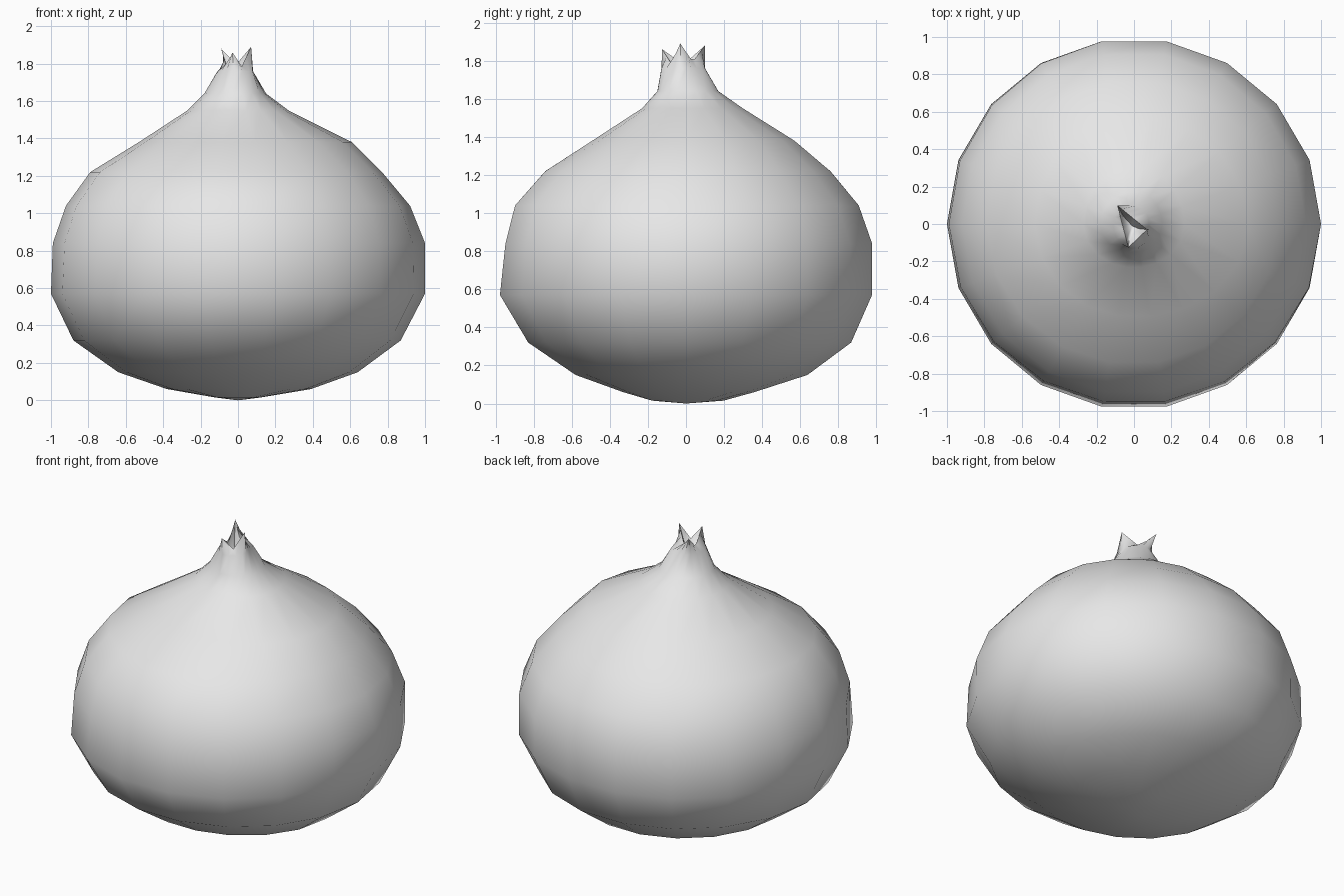
import bpy
import bmesh
import math
from mathutils import Vector

cube = bpy.data.objects.get("Cube")
if cube:
    bpy.data.objects.remove(cube, do_unlink=True)

SEGMENTS = 18
STEP = math.tau / SEGMENTS

# Height, then reach toward +x, +y, -x, -y
PROFILE = [
    (.015, .12, .2, .12, .18),
    (.06, .39, .36, .38, .33),
    (.15, .64, .64, .64, .58),
    (.32, .87, .87, .88, .83),
    (.57, 1, .98, 1, .98),
    (.84, 1, .98, .99, .95),
    (1.04, .92, .91, .92, .9),
    (1.22, .77, .76, .79, .74),
    (1.38, .61, .57, .53, .49),
    (1.55, .27, .3, .27, .23),
    (1.64, .15, .17, .18, .15),
    (1.76, .08, .1, .11, .13),
]

# Crown points: segment index and position of each tip
TIPS = [
    (0, Vector((.07, -.03, 1.89))),
    (7, Vector((-.09, .1, 1.88))),
    (14, Vector((-.03, -.125, 1.86))),
    (SEGMENTS, Vector((.07, -.03, 1.89))),
]
VALLEY_DEPTH = .09


def body_point(index, z, east, north, west, south):
    """Point on a ring whose reach blends between four directions."""
    angle = (index - 1) * STEP
    c, s = math.cos(angle), math.sin(angle)
    reach_x = east if c > 0 else west
    reach_y = north if s > 0 else south
    radius = (reach_x * c * c + reach_y * s * s) * (1 + .012 * s * s)
    return Vector((radius * c, radius * s, z))


def crown_point(index):
    """Point on the zigzag rim between two neighbouring tips."""
    for (start, tip), (end, next_tip) in zip(TIPS, TIPS[1:]):
        if start <= index < end:
            t = (index - start) / (end - start)
            point = tip.lerp(next_tip, t)
            point.z -= VALLEY_DEPTH * (1 - abs(2 * t - 1))
            return point


def cup_point(index):
    """Point on the hollow inside the crown."""
    rim = crown_point(index)
    return Vector((rim.x * .5 - .01, rim.y * .5 - .01, 1.75))


def bridge(bm, lower, upper):
    for i in range(SEGMENTS):
        j = (i + 1) % SEGMENTS
        bm.faces.new((lower[i], lower[j], upper[j], upper[i]))


def cap(bm, ring, center):
    hub = bm.verts.new(center)
    for i in range(SEGMENTS):
        bm.faces.new((ring[i], ring[(i + 1) % SEGMENTS], hub))


# Skin of the fruit, neck, crown and hollow in one continuous surface
bm = bmesh.new()
rings = [[bm.verts.new(body_point(i, *row)) for i in range(SEGMENTS)]
         for row in PROFILE]
rings.append([bm.verts.new(crown_point(i)) for i in range(SEGMENTS)])
rings.append([bm.verts.new(cup_point(i)) for i in range(SEGMENTS)])
for lower, upper in zip(rings, rings[1:]):
    bridge(bm, lower, upper)
cap(bm, rings[0], (0, 0, 0))
cap(bm, rings[-1], (-.01, -.01, 1.73))
bmesh.ops.recalc_face_normals(bm, faces=bm.faces)

mesh = bpy.data.meshes.new("fruit")
bm.to_mesh(mesh)
bm.free()
fruit = bpy.data.objects.new("fruit", mesh)
bpy.context.collection.objects.link(fruit)

# Plain light grey
grey = bpy.data.materials.new("light grey")
grey.use_nodes = True
color = (.8, .8, .8, 1)
grey.diffuse_color = color
grey.node_tree.nodes["Principled BSDF"].inputs["Base Color"].default_value = color
mesh.materials.append(grey)

# Smooth skin with a crisp crown rim
bpy.ops.object.select_all(action="DESELECT")
fruit.select_set(True)
bpy.context.view_layer.objects.active = fruit
bpy.ops.object.shade_smooth_by_angle(angle=math.radians(60))
